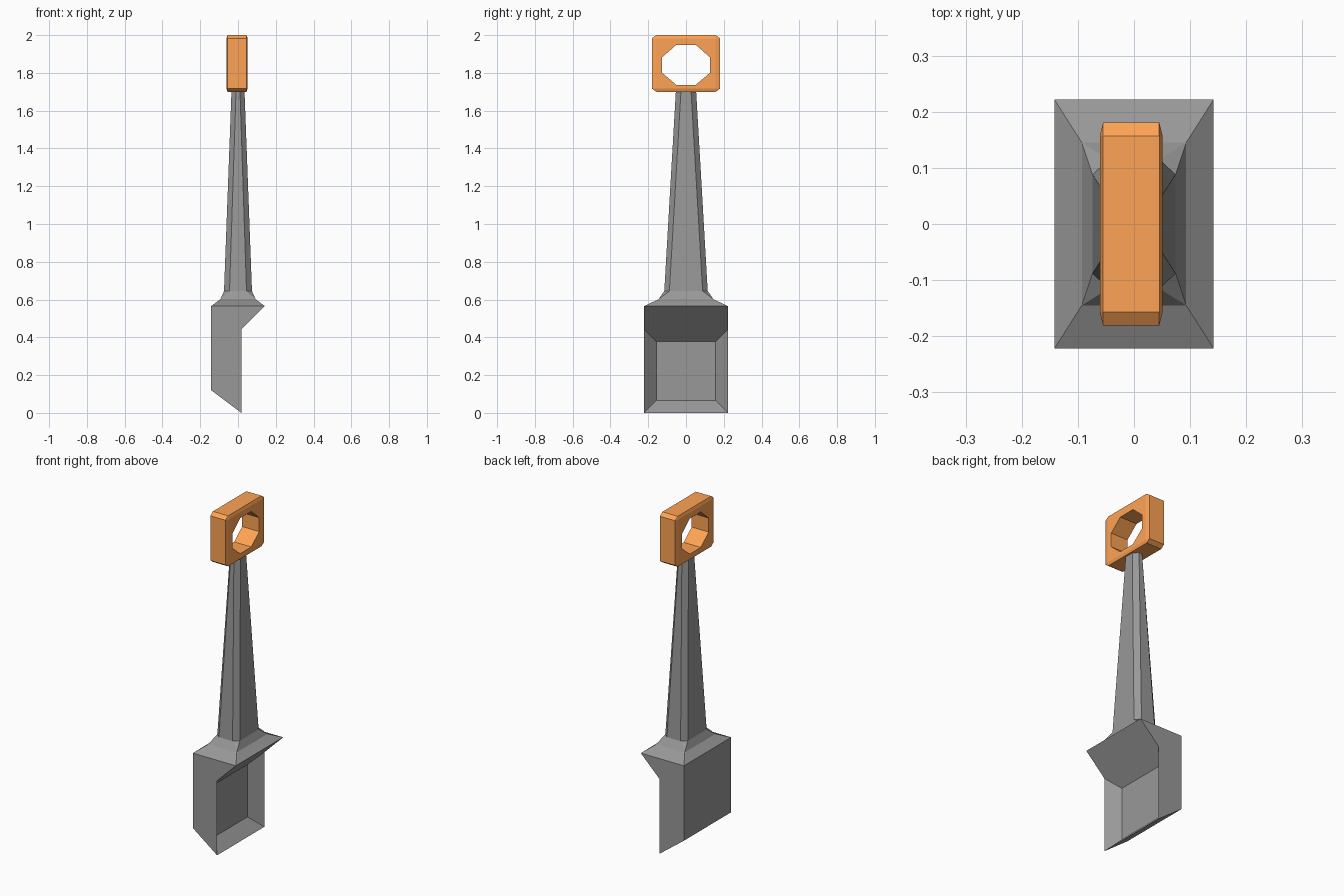
import bpy
import bmesh

if "Cube" in bpy.data.objects:
    bpy.data.objects.remove(bpy.data.objects["Cube"])


def finish(bm, name, color=None):
    bmesh.ops.remove_doubles(bm, verts=bm.verts, dist=1e-5)
    bmesh.ops.recalc_face_normals(bm, faces=bm.faces)
    mesh = bpy.data.meshes.new(name)
    bm.to_mesh(mesh)
    bm.free()
    obj = bpy.data.objects.new(name, mesh)
    bpy.context.collection.objects.link(obj)
    if color:
        mat = bpy.data.materials.new(name + "_paint")
        mat.diffuse_color = color
        mat.use_nodes = True
        mat.node_tree.nodes["Principled BSDF"].inputs["Base Color"].default_value = mat.diffuse_color
        mesh.materials.append(mat)
    return obj


def section(bm, z, x, y, xi=None, yi=None):
    """Eight-point section; without xi, yi the chamfers collapse to a rectangle."""
    xi = x if xi is None else xi
    yi = y if yi is None else yi
    pts = [(x, -yi), (x, yi), (xi, y), (-xi, y),
           (-x, yi), (-x, -yi), (-xi, -y), (xi, -y)]
    return [bm.verts.new((px, py, z)) for px, py in pts]


def bridge(bm, a, b):
    n = len(a)
    for i in range(n):
        j = (i + 1) % n
        bm.faces.new((a[i], a[j], b[j], b[i]))


# Shaft and collar: stacked sections
W, D = 0.222, 0.142
bm = bmesh.new()
rings = [section(bm, 0.565, D, W),
         section(bm, 0.602, 0.093, 0.145),
         section(bm, 0.645, 0.074, 0.115, 0.045, 0.088),
         section(bm, 1.715, 0.034, 0.053, 0.010, 0.026)]
for a, b in zip(rings, rings[1:]):
    bridge(bm, a, b)
bm.faces.new(rings[-1])

# Blade: side profile in x, z, swept across the width
profile = [(-D, 0.565), (-D, 0.12), (0.018, 0.0), (0.018, 0.443), (D, 0.565)]
left, right = [[bm.verts.new((x, s * W, z)) for x, z in profile] for s in (-1, 1)]
bm.faces.new(left)
bm.faces.new(right)
for i in range(2):
    bm.faces.new((left[i], left[i + 1], right[i + 1], right[i]))

# Scooped recess in the blade face; the upper slope runs into it
fl, fr = [[bm.verts.new((-0.048, s * 0.157, z)) for z in (0.066, 0.378)]
          for s in (-1, 1)]
bm.faces.new((fl[0], fl[1], fr[1], fr[0]))
bm.faces.new((left[2], fl[0], fr[0], right[2]))
bm.faces.new((left[2], left[3], fl[1], fl[0]))
bm.faces.new((right[2], right[3], fr[1], fr[0]))
bm.faces.new((left[3], fl[1], fr[1], right[3]))
bm.faces.new((left[4], left[3], right[3], right[4]))
finish(bm, "blade_and_shaft", (0.32, 0.315, 0.315, 1.0))

# Handle grip: chamfered block
CX, CZ = -0.005, 1.85
hx, hy, hz = 0.056, 0.181, 0.15
ix, iy, iz = 0.050, 0.157, 0.133
bm = bmesh.new()
for sx in (-1, 1):
    for sy in (-1, 1):
        for sz in (-1, 1):
            for x, y, z in ((hx, iy, iz), (ix, hy, iz), (ix, iy, hz)):
                bm.verts.new((CX + sx * x, sy * y, CZ + sz * z))
bmesh.ops.convex_hull(bm, input=bm.verts)
bmesh.ops.dissolve_limit(bm, angle_limit=0.01, verts=bm.verts, edges=bm.edges)
grip = finish(bm, "handle_grip", (1.0, 0.37, 0.09, 1.0))

# Octagonal finger hole
bm = bmesh.new()
hole = [(-0.052, 1.737), (0.052, 1.737), (0.126, 1.80), (0.126, 1.883),
        (0.052, 1.948), (-0.052, 1.948), (-0.126, 1.883), (-0.126, 1.80)]
a, b = [[bm.verts.new((x, y, z)) for y, z in hole] for x in (-0.3, 0.3)]
bridge(bm, a, b)
bm.faces.new(a)
bm.faces.new(b)
cutter = finish(bm, "grip_hole_cutter")
cutter.hide_render = True
cutter.hide_viewport = True
cut = grip.modifiers.new("hole", 'BOOLEAN')
cut.operation = 'DIFFERENCE'
cut.solver = 'EXACT'
cut.object = cutter
